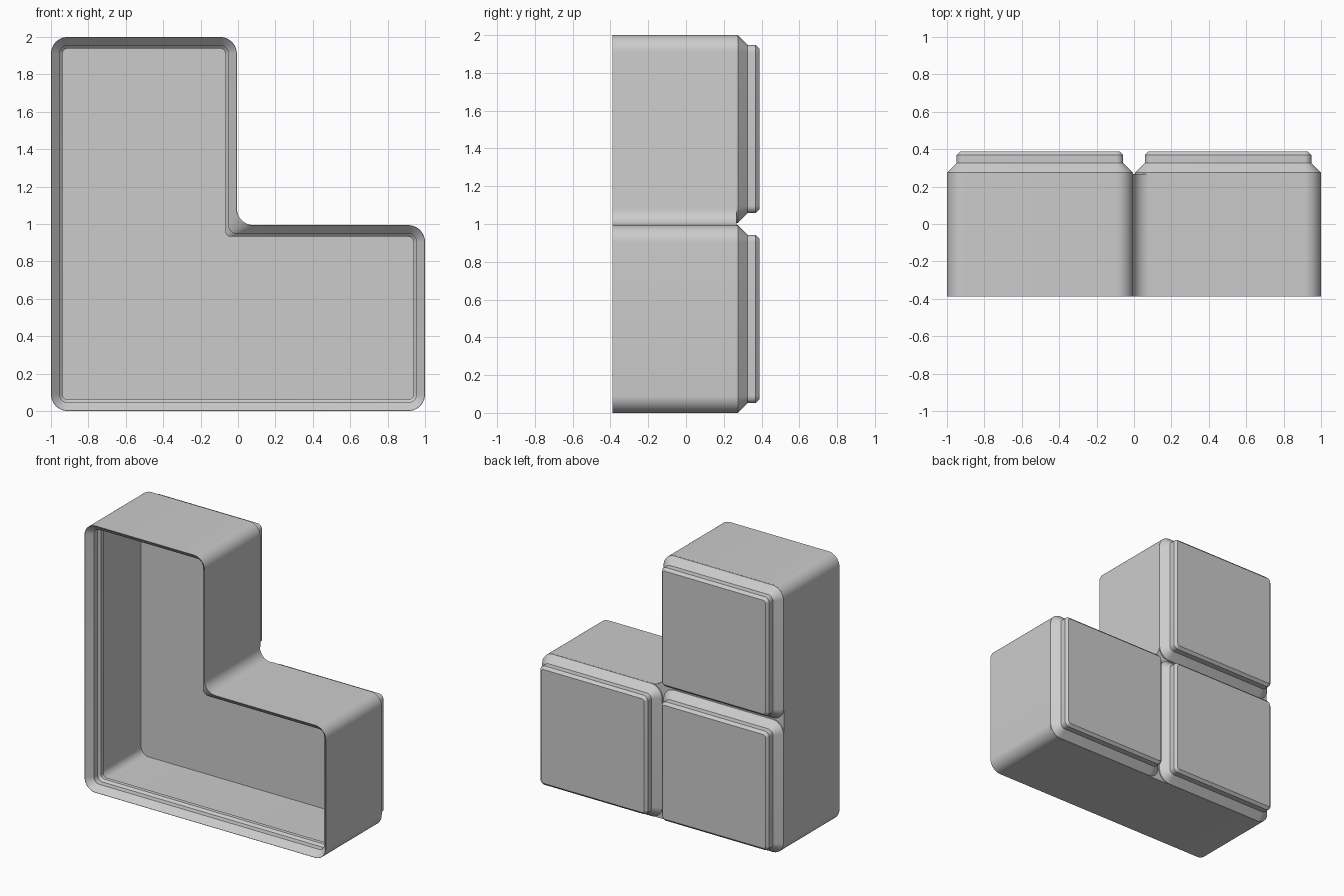
import bpy, bmesh, math
from mathutils import Vector

if "Cube" in bpy.data.objects:
    bpy.data.objects.remove(bpy.data.objects["Cube"])

R = 0.09          # outer corner radius
GAP = 0.006       # half of the gap between cells
CELL = 0.994      # cell width
FRONT, BACK = -0.388, 0.388
SEG = 10


def rounded(points, r):
    """Round every corner of an axis-aligned polygon (x, z)."""
    pts = [Vector(p) for p in points]
    out = []
    for i, p in enumerate(pts):
        a = (p - pts[i - 1]).normalized()
        b = (pts[(i + 1) % len(pts)] - p).normalized()
        c = p + (b - a) * r
        for k in range(SEG + 1):
            t = math.pi / 2 * k / SEG
            out.append(c + r * (a * math.sin(t) - b * math.cos(t)))
    return out


def l_shape(i):
    return [(-1 + i, i), (1 - i, i), (1 - i, CELL - i),
            (-GAP - i, CELL - i), (-GAP - i, 2 - i), (-1 + i, 2 - i)]


def square(x, z):
    def shape(i):
        return [(x + i, z + i), (x + CELL - i, z + i),
                (x + CELL - i, z + CELL - i), (x + i, z + CELL - i)]
    return shape


def loft(bm, shape, profile):
    """Skin rings of (inset, y) and cap both ends."""
    rings = [[bm.verts.new((p.x, y, p.y)) for p in rounded(shape(i), R - i)]
             for i, y in profile]
    for r0, r1 in zip(rings, rings[1:]):
        n = len(r0)
        for k in range(n):
            bm.faces.new((r0[k], r0[(k + 1) % n], r1[(k + 1) % n], r1[k]))
    bm.faces.new(rings[0])
    bm.faces.new(rings[-1])


def make(name, bm):
    bmesh.ops.recalc_face_normals(bm, faces=bm.faces[:])
    me = bpy.data.meshes.new(name)
    bm.to_mesh(me)
    bm.free()
    ob = bpy.data.objects.new(name, me)
    bpy.context.collection.objects.link(ob)
    return ob


# Hollow L-shaped bin: outer wall, stacking lip, undercut, inner wall, floor
bm = bmesh.new()
loft(bm, l_shape, [
    (0, 0.268), (0, FRONT),
    (0.002, FRONT), (0.0455, FRONT + 0.0455), (0.0455, FRONT + 0.0886),
    (0.062, FRONT + 0.105), (0.062, FRONT + 0.134),
    (0.029, FRONT + 0.167), (0.029, 0.240)])
bin_body = make("bin_body", bm)

# Three stepped feet, one per cell
bm = bmesh.new()
for x, z in ((-1, 0), (GAP, 0), (-1, 1 + GAP)):
    loft(bm, square(x, z), [
        (0.0005, 0.256), (0.0005, BACK - 0.1135), (0.0515, BACK - 0.062),
        (0.0515, BACK - 0.019), (0.0707, BACK)])
feet = make("feet", bm)
feet.hide_render = True

# Merge the feet into the bin
mod = bin_body.modifiers.new("join_feet", 'BOOLEAN')
mod.operation = 'UNION'
mod.solver = 'EXACT'
mod.object = feet
bpy.context.view_layer.objects.active = bin_body
bin_body.select_set(True)
bpy.ops.object.modifier_apply(modifier=mod.name)
bpy.data.objects.remove(feet)
bpy.ops.object.shade_smooth_by_angle(angle=math.radians(25))
